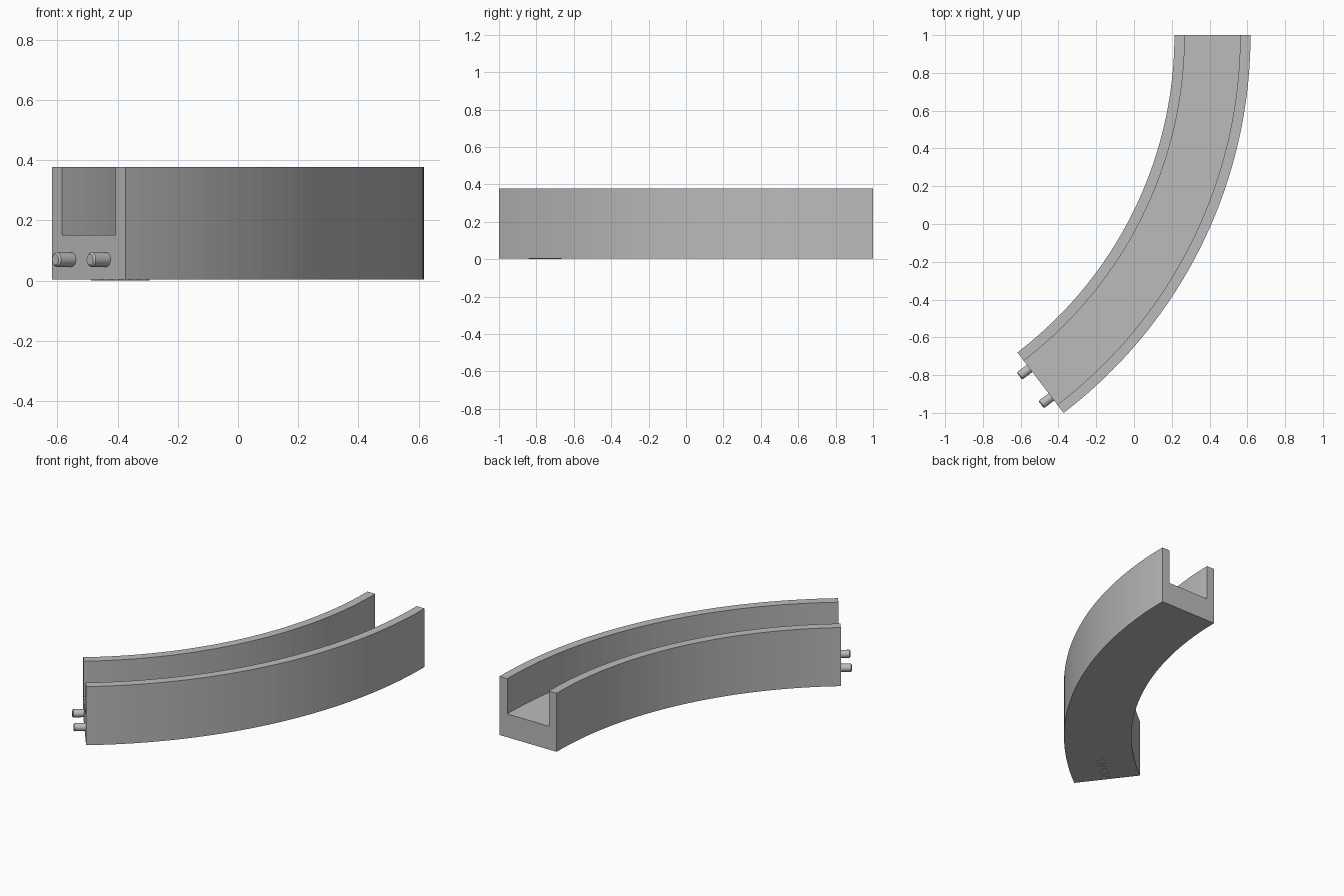
import bpy
import bmesh
from math import cos, sin, radians
from mathutils import Matrix, Vector

cube = bpy.data.objects.get("Cube")
if cube:
    bpy.data.objects.remove(cube, do_unlink=True)

# Bend centre, radii and sweep of the track
CENTRE = Vector((-1.899, 1.0, 0))
OUTER, INNER = 2.516, 2.113
MIDDLE = (OUTER + INNER) / 2
SWEEP = radians(52.66)
SEGMENTS = 40
WALL, FLOOR, HEIGHT, BASE = 0.055, 0.152, 0.377, 0.003

grey = bpy.data.materials.new("plain_grey")
grey.use_nodes = True
colour = (0.5, 0.5, 0.5, 1)
grey.diffuse_color = colour
grey.node_tree.nodes["Principled BSDF"].inputs["Base Color"].default_value = colour


def bend_point(radius, angle, z):
    return CENTRE + Vector((radius * cos(angle), -radius * sin(angle), z))


def make_object(name, bm):
    bmesh.ops.recalc_face_normals(bm, faces=bm.faces)
    mesh = bpy.data.meshes.new(name)
    bm.to_mesh(mesh)
    bm.free()
    mesh.materials.append(grey)
    obj = bpy.data.objects.new(name, mesh)
    bpy.context.collection.objects.link(obj)
    return obj


def sweep_profile(name, profile, start, end, steps):
    """Sweep a closed (radius, height) profile around the bend and cap it."""
    bm = bmesh.new()
    rings = []
    for i in range(steps + 1):
        angle = start + (end - start) * i / steps
        rings.append([bm.verts.new(bend_point(r, angle, z)) for r, z in profile])
    count = len(profile)
    for a, b in zip(rings, rings[1:]):
        for j in range(count):
            k = (j + 1) % count
            bm.faces.new((a[j], a[k], b[k], b[j]))
    bm.faces.new(rings[0])
    bm.faces.new(rings[-1])
    return make_object(name, bm)


# Curved U-shaped channel
channel = [(INNER, BASE), (OUTER, BASE), (OUTER, HEIGHT), (OUTER - WALL, HEIGHT),
           (OUTER - WALL, FLOOR), (INNER + WALL, FLOOR),
           (INNER + WALL, HEIGHT), (INNER, HEIGHT)]
sweep_profile("curved_channel", channel, 0, SWEEP, SEGMENTS)


# Connector pegs with chamfered tips on the front end
def add_peg(name, offset):
    radius, length, chamfer, sunk = 0.024, 0.068, 0.006, 0.01
    out = Vector((-sin(SWEEP), -cos(SWEEP), 0))
    turn = out.to_track_quat("Z", "Y").to_matrix().to_4x4()
    place = Matrix.Translation(bend_point(MIDDLE + offset, SWEEP, 0.07)) @ turn
    bm = bmesh.new()
    sections = [(-sunk, radius), (length - chamfer, radius), (length, radius - chamfer)]
    sides = 24
    rings = []
    for along, r in sections:
        rings.append([bm.verts.new(place @ Vector((r * cos(t), r * sin(t), along)))
                      for t in (radians(360 * i / sides) for i in range(sides))])
    for a, b in zip(rings, rings[1:]):
        for j in range(sides):
            k = (j + 1) % sides
            bm.faces.new((a[j], a[k], b[k], b[j]))
    bm.faces.new(rings[0])
    bm.faces.new(rings[-1])
    peg = make_object(name, bm)
    bpy.ops.object.select_all(action="DESELECT")
    peg.select_set(True)
    bpy.context.view_layer.objects.active = peg
    bpy.ops.object.shade_smooth_by_angle(angle=radians(30))


add_peg("peg_inner", -0.095)
add_peg("peg_outer", 0.095)

# Row of small raised ribs under the front end
rib = [(MIDDLE - 0.025, 0), (MIDDLE + 0.025, 0),
       (MIDDLE + 0.025, BASE + 0.002), (MIDDLE - 0.025, BASE + 0.002)]
for i in range(6):
    middle = SWEEP - (0.035 + 0.04 * i) / MIDDLE
    half = 0.007 / MIDDLE
    sweep_profile(f"underside_rib_{i + 1}", rib, middle - half, middle + half, 1)
